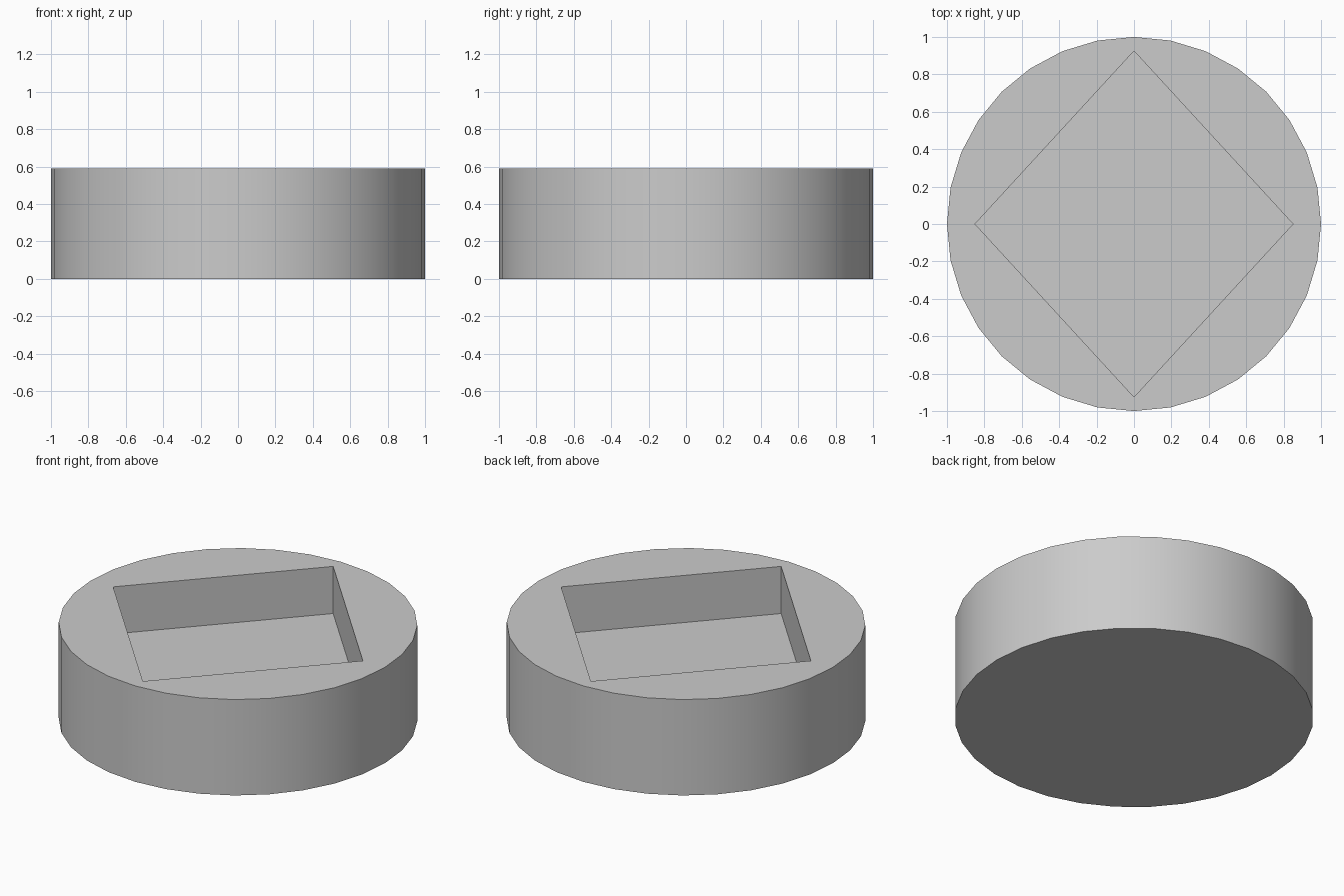
import bpy
import math

cube = bpy.data.objects.get("Cube")
if cube:
    bpy.data.objects.remove(cube, do_unlink=True)

HEIGHT = 0.59
FLOOR = 0.30          # height of the pocket floor
POCKET = (0.85, 0.925)  # half diagonals of the diamond pocket

grey = bpy.data.materials.new("light grey")
grey.use_nodes = True
colour = (0.6, 0.6, 0.6, 1)
grey.diffuse_color = colour
grey.node_tree.nodes["Principled BSDF"].inputs["Base Color"].default_value = colour


def prism(name, sides, half_x, half_y, z0, z1):
    """Upright prism with corners on the x and y axes."""
    bpy.ops.mesh.primitive_cylinder_add(
        vertices=sides, radius=1, depth=1, location=(0, 0, (z0 + z1) / 2))
    ob = bpy.context.object
    ob.name = name
    ob.scale = (half_x, half_y, z1 - z0)
    bpy.ops.object.transform_apply(location=True, rotation=True, scale=True)
    ob.data.materials.append(grey)
    return ob


# Round body and the diamond-shaped pocket sunk into its top
body = prism("round_base", 32, 1, 1, 0, HEIGHT)
cutter = prism("pocket_cutter", 4, *POCKET, FLOOR, HEIGHT + 0.2)
cutter.hide_render = True

bpy.ops.object.select_all(action='DESELECT')
body.select_set(True)
bpy.context.view_layer.objects.active = body
cut = body.modifiers.new("pocket", 'BOOLEAN')
cut.operation = 'DIFFERENCE'
cut.solver = 'EXACT'
cut.object = cutter
bpy.ops.object.modifier_apply(modifier=cut.name)
bpy.data.objects.remove(cutter, do_unlink=True)

# Smooth round side, sharp rims and pocket corners
bpy.ops.object.shade_smooth_by_angle(angle=math.radians(30))
